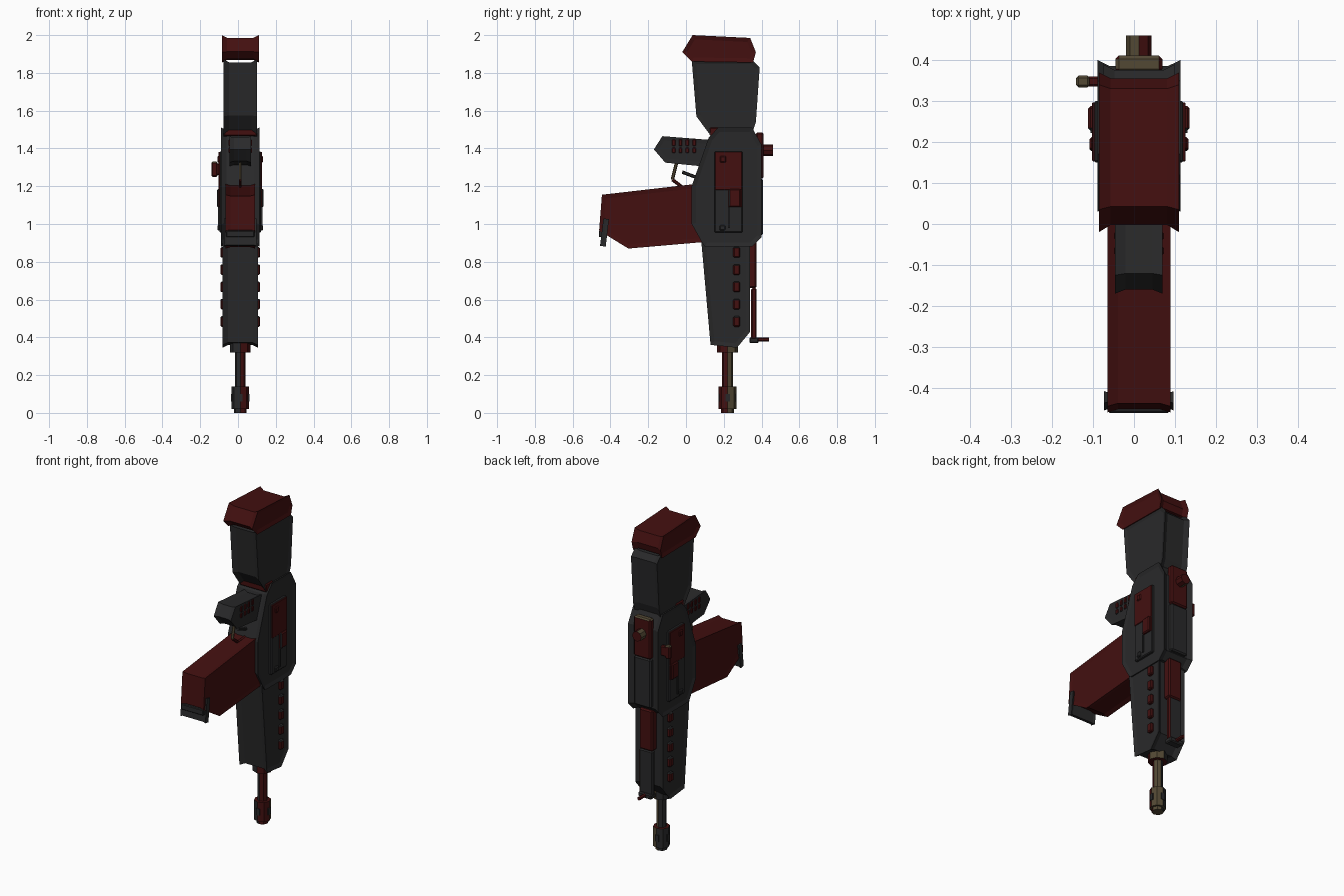
import bpy, bmesh, math
from mathutils import Vector, Matrix

if "Cube" in bpy.data.objects:
    bpy.data.objects.remove(bpy.data.objects["Cube"])

CX = 0.012  # mid-plane of the body


def material(name, rgb):
    m = bpy.data.materials.new(name)
    m.diffuse_color = (*rgb, 1)
    m.use_nodes = True
    m.node_tree.nodes["Principled BSDF"].inputs["Base Color"].default_value = m.diffuse_color
    return m


GREY = material("charcoal grey", (0.022, 0.022, 0.023))
RED = material("dark red", (0.056, 0.005, 0.005))
TAN = material("dull tan", (0.085, 0.065, 0.034))
MATS = [GREY, RED, TAN]
G, R, T = 0, 1, 2


def finish(name, bm, rule):
    bmesh.ops.recalc_face_normals(bm, faces=bm.faces)
    for f in bm.faces:
        f.material_index = rule(f.calc_center_median()) if callable(rule) else rule
    me = bpy.data.meshes.new(name)
    bm.to_mesh(me)
    bm.free()
    for m in MATS:
        me.materials.append(m)
    ob = bpy.data.objects.new(name, me)
    bpy.context.collection.objects.link(ob)
    return ob


def offset(poly, d):
    """Shrink a (y, z) outline by d with mitred corners."""
    n = len(poly)
    P = [Vector(p) for p in poly]
    area = sum(P[i].x * P[(i + 1) % n].y - P[(i + 1) % n].x * P[i].y for i in range(n))
    s = 1 if area > 0 else -1
    out = []
    for i in range(n):
        a = (P[i] - P[i - 1]).normalized()
        b = (P[(i + 1) % n] - P[i]).normalized()
        na, nb = Vector((-a.y, a.x)) * s, Vector((-b.y, b.x)) * s
        out.append(P[i] + (na + nb) * (d / (1 + na.dot(nb))))
    return out


def shell(name, poly, w, rule, lip=0.007, dip=0.014, rim=0.022):
    """Profile extruded across x, with raised lips along both side edges."""
    bm = bmesh.new()
    rings = [(-w, 0.022), (-w - lip, 0), (-w + rim, dip), (w - rim, dip), (w + lip, 0), (w, 0.022)]
    loops = [[bm.verts.new((CX + x, p[0], p[1])) for p in offset(poly, d)] for x, d in rings]
    n = len(poly)
    for a, b in zip(loops, loops[1:]):
        for i in range(n):
            j = (i + 1) % n
            bm.faces.new((a[i], a[j], b[j], b[i]))
    bm.faces.new(loops[0])
    bm.faces.new(loops[-1])
    return finish(name, bm, rule)


def box(name, x, y, z, rule, bevel=0.0):
    bm = bmesh.new()
    mid = [(a + b) / 2 for a, b in (x, y, z)]
    size = [abs(b - a) for a, b in (x, y, z)]
    bmesh.ops.create_cube(bm, size=1, matrix=Matrix.Translation(mid) @ Matrix.Diagonal((*size, 1)))
    if bevel:
        bmesh.ops.bevel(bm, geom=bm.edges[:], offset=bevel, segments=1, affect='EDGES')
    return finish(name, bm, rule)


def rod(name, a, b, r, rule, sides=8):
    a, b = Vector(a), Vector(b)
    bm = bmesh.new()
    rot = (b - a).to_track_quat('Z', 'Y').to_matrix().to_4x4()
    bmesh.ops.create_cone(bm, cap_ends=True, segments=sides, radius1=r, radius2=r,
                          depth=(b - a).length, matrix=Matrix.Translation((a + b) / 2) @ rot)
    return finish(name, bm, rule)


# Main body, stock and butt
receiver = [(0.17, 1.51), (0.35, 1.51), (0.40, 1.42), (0.40, 0.93), (0.35, 0.88), (0.10, 0.88),
            (0.08, 0.91), (0.03, 1.0), (0.03, 1.2), (0.10, 1.40), (0.12, 1.457)]
shell("receiver", receiver, 0.094, G)
shell("handguard", [(0.08, 0.92), (0.13, 0.36), (0.27, 0.345), (0.34, 0.43), (0.34, 0.92)], 0.086, G)
shell("stock", [(0.03, 1.87), (0.055, 1.57), (0.14, 1.455), (0.35, 1.48), (0.37, 1.54),
                (0.39, 1.83), (0.35, 1.87)], 0.081, G)
shell("butt_pad", [(0.035, 2.0), (0.34, 1.985), (0.37, 1.91), (0.355, 1.855), (0.03, 1.86),
                   (-0.02, 1.91)], 0.091, R)
box("stock_collar", (CX - 0.088, CX + 0.088), (0.125, 0.20), (1.465, 1.512), R, 0.006)

# Magazine and its base plate
shell("magazine", [(-0.445, 1.155), (0.06, 1.213), (0.10, 0.905), (-0.305, 0.87), (-0.46, 0.965)],
      0.073, R, lip=0.004, dip=0.008)
shell("magazine_base", [(-0.437, 1.03), (-0.408, 1.025), (-0.425, 0.88), (-0.455, 0.885)],
      0.082, G, lip=0.003, dip=0.004, rim=0.01)
box("magazine_front_plate", (CX - 0.075, CX + 0.075), (-0.461, -0.44), (0.93, 0.965), G, 0.004)

# Pistol grip with side ridges
shell("grip", [(-0.17, 1.395), (-0.125, 1.465), (0.13, 1.445), (0.09, 1.305), (-0.11, 1.325)],
      0.055, G, lip=0.003, dip=0.008)
for s in (-1, 1):
    for i in range(4):
        y = -0.065 + 0.036 * i
        for z, h in ((1.43, 0.034), (1.39, 0.028)):
            box("grip_ridge", (CX + s * 0.05, CX + s * 0.061), (y - 0.009, y + 0.009),
                (z - h / 2, z + h / 2), lambda c, z=z: R if c.z > z - 0.005 else G, 0.003)

# Trigger guard and trigger
guard = [(CX, -0.05, 1.325), (CX, -0.072, 1.235), (CX, -0.02, 1.195), (CX, 0.05, 1.20)]
for i in range(3):
    rod("trigger_guard", guard[i], guard[i + 1], 0.009, (T, R, R)[i], 6)
rod("trigger", (CX, -0.02, 1.275), (CX, 0.06, 1.245), 0.009, G, 6)


# Barrel: each quarter of the octagonal tube has its own colour
def quarter(c):
    if c.x < CX:
        return G
    return T if c.y > 0.22 else R


for name, z0, z1, r in (("barrel_collar", 0.32, 0.37, 0.055), ("barrel", 0.1, 0.34, 0.029),
                        ("muzzle", 0.02, 0.14, 0.047), ("muzzle_tip", 0.0, 0.03, 0.034)):
    rod(name, (CX, 0.22, z0), (CX, 0.22, z1), r, quarter)
for s in (-1, 1):
    box("muzzle_port", (CX + s * 0.03, CX + s * 0.048), (0.208, 0.232), (0.06, 0.10), G)
    box("muzzle_port", (CX - 0.012, CX + 0.012), (0.22 + s * 0.03, 0.22 + s * 0.048), (0.06, 0.10), G)

# Side plates, vents and studs on both sides
for s in (-1, 1):
    def X(a, b):
        return (CX + s * a, CX + s * b)
    box("side_plate", X(0.08, 0.11), (0.15, 0.30), (0.955, 1.385), G, 0.005)
    box("side_plate_red_panel", X(0.10, 0.114), (0.153, 0.297), (1.18, 1.382), R, 0.002)
    box("side_plate_red_step", X(0.10, 0.114), (0.225, 0.297), (1.09, 1.18), R, 0.002)
    box("side_plate_latch", X(0.10, 0.124), (0.228, 0.288), (1.09, 1.185),
        lambda c: R if c.y > 0.25 else G, 0.006)
    box("side_plate_bar", X(0.10, 0.118), (0.222, 0.232), (0.98, 1.09), G)
    box("upper_stud", X(0.10, 0.121), (0.18, 0.212), (1.325, 1.36), R, 0.005)
    box("lower_stud", X(0.10, 0.121), (0.178, 0.208), (0.965, 0.995), G, 0.005)
    for i in range(5):
        z = 0.85 - 0.0915 * i
        box("handguard_vent", X(0.075, 0.105), (0.25, 0.286), (z - 0.028, z + 0.028),
            lambda c, z=z: R if c.z < z + 0.02 else G, 0.006)

# Charging handle on the left
box("charging_handle_stem", (-0.125, -0.06), (0.335, 0.36), (1.26, 1.32), R, 0.005)
box("charging_handle_grip", (-0.141, -0.108), (0.333, 0.362), (1.25, 1.33),
    lambda c: T if c.z > 1.31 else R, 0.006)

# Back rail: red upper part, grey lower part, knob
box("back_rail_lower", (CX - 0.057, CX + 0.057), (0.37, 0.408), (0.94, 1.24), G, 0.008)
box("back_rail_upper", (CX - 0.057, CX + 0.057), (0.37, 0.411), (1.24, 1.485),
    lambda c: T if c.z > 1.48 and c.x < CX + 0.01 else R, 0.008)
rod("back_knob", (CX, 0.40, 1.39), (CX, 0.46, 1.39), 0.031,
    lambda c: T if c.x < CX - 0.001 else R)

# Rod cover along the back of the handguard
box("rod_cover_upper", (CX - 0.045, CX + 0.045), (0.325, 0.374), (0.66, 0.91), R, 0.008)
box("rod_cover_lower", (CX - 0.045, CX + 0.045), (0.345, 0.374), (0.39, 0.66),
    lambda c: R if c.x > CX + 0.03 else G, 0.006)
box("rod_cover_foot", (CX - 0.045, CX + 0.045), (0.335, 0.385), (0.37, 0.40), G, 0.006)
rod("rod_pin", (CX, 0.37, 0.388), (CX, 0.44, 0.388), 0.011, R, 6)
